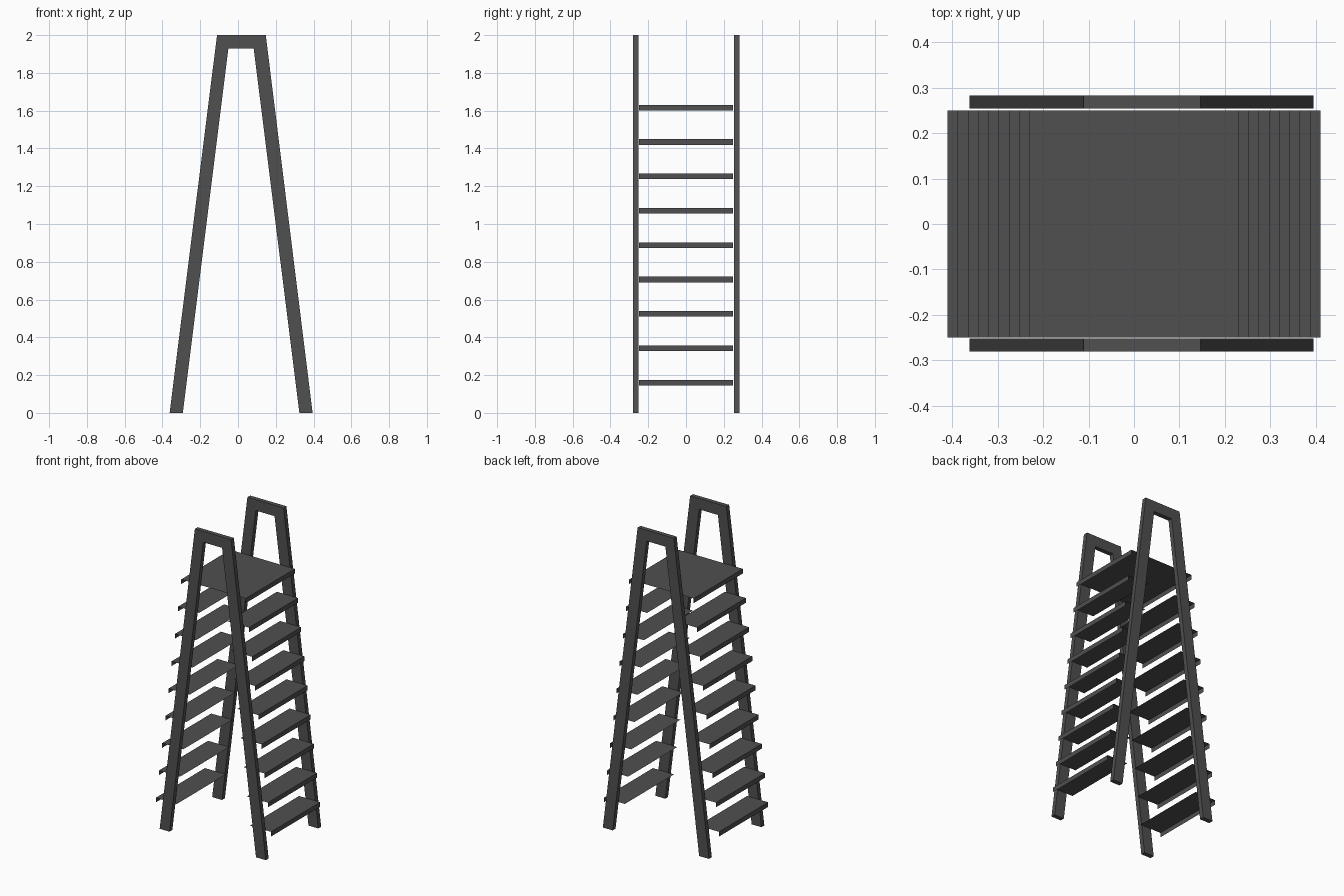
import bpy, bmesh

if "Cube" in bpy.data.objects:
    bpy.data.objects.remove(bpy.data.objects["Cube"])

grey = bpy.data.materials.new("dark grey metal")
grey.diffuse_color = (0.08, 0.08, 0.08, 1)
grey.use_nodes = True
grey.node_tree.nodes["Principled BSDF"].inputs["Base Color"].default_value = grey.diffuse_color


def make_object(name, bm):
    mesh = bpy.data.meshes.new(name)
    bm.to_mesh(mesh)
    bm.free()
    mesh.materials.append(grey)
    obj = bpy.data.objects.new(name, mesh)
    bpy.context.collection.objects.link(obj)
    return obj


def side_frame(name, y0, y1):
    # A-shaped outline in xz, extruded along y
    outline = [(-0.362, 0), (-0.292, 0), (-0.051, 1.93), (0.083, 1.93),
               (0.325, 0), (0.395, 0), (0.147, 2), (-0.111, 2)]
    bm = bmesh.new()
    face = bm.faces.new([bm.verts.new((x, y0, z)) for x, z in outline])
    ext = bmesh.ops.extrude_face_region(bm, geom=[face])
    moved = [v for v in ext["geom"] if isinstance(v, bmesh.types.BMVert)]
    bmesh.ops.translate(bm, verts=moved, vec=(0, y1 - y0, 0))
    bmesh.ops.recalc_face_normals(bm, faces=bm.faces)
    make_object(name, bm)


def sheet(name, profile):
    # folded thin sheet: xz profile swept across the ladder width
    bm = bmesh.new()
    rows = [[bm.verts.new((x, y, z)) for y in (-0.25, 0.25)] for x, z in profile]
    for a, b in zip(rows, rows[1:]):
        bm.faces.new((a[0], a[1], b[1], b[0]))
    bm.normal_update()
    # treads face upward, lips face outward
    flip = [f for f in bm.faces if f.normal.z < -0.5
            or f.normal.x * f.calc_center_median().x < -1e-6]
    bmesh.ops.reverse_faces(bm, faces=flip)
    make_object(name, bm)


# Two side frames
side_frame("front_frame", -0.281, -0.252)
side_frame("back_frame", 0.254, 0.283)

# Treads on both sides, each with a lip hanging from its outer edge
LIP, DEPTH = 0.03, 0.15
for i in range(8):
    z = 0.175 + i * 0.182
    x = 0.411 - i * 0.0226
    for side, label in ((1, "right"), (-1, "left")):
        sheet(f"{label}_step_{i + 1}",
              [(side * (x - DEPTH), z), (side * x, z), (side * x, z - LIP)])

# Top platform with a lip on both sides
sheet("top_platform", [(-0.23, 1.631 - LIP), (-0.23, 1.631),
                       (0.23, 1.631), (0.23, 1.631 - LIP)])
